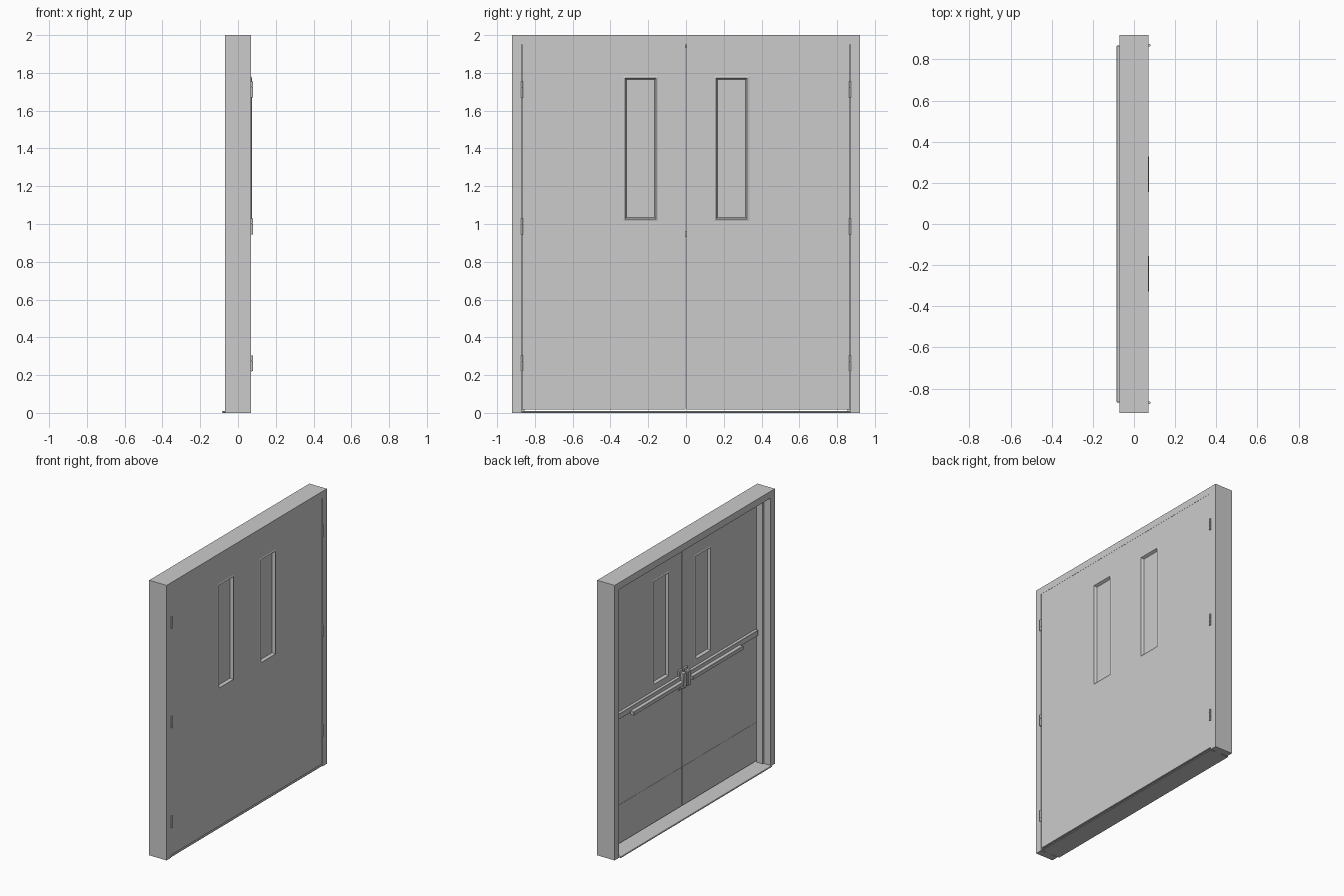
import bpy, bmesh
from math import pi

if "Cube" in bpy.data.objects:
    bpy.data.objects.remove(bpy.data.objects["Cube"])


def make(name, bm):
    bmesh.ops.recalc_face_normals(bm, faces=bm.faces)
    me = bpy.data.meshes.new(name)
    bm.to_mesh(me)
    bm.free()
    ob = bpy.data.objects.new(name, me)
    bpy.context.collection.objects.link(ob)
    return ob


def mirror_y(ob):
    # mirror across the meeting line of the two leaves
    m = ob.modifiers.new("mirror", 'MIRROR')
    m.use_axis = (False, True, False)
    m.use_mirror_merge = False
    return ob


def box(name, x, y, z, bevel=0):
    bm = bmesh.new()
    bmesh.ops.create_cube(bm, size=1)
    for v in bm.verts:
        v.co = [a + (b - a) * (c + 0.5) for (a, b), c in zip((x, y, z), v.co)]
    if bevel:
        bmesh.ops.bevel(bm, geom=bm.edges[:], offset=bevel, segments=1, affect='EDGES')
    return make(name, bm)


def rect_ring(name, loops):
    # closed loft through rectangular loops (x, y0, y1, z0, z1)
    bm = bmesh.new()
    rings = [[bm.verts.new((x, y, z)) for y, z in ((a, c), (b, c), (b, d), (a, d))]
             for x, a, b, c, d in loops]
    for i, r in enumerate(rings):
        s = rings[(i + 1) % len(rings)]
        for k in range(4):
            j = (k + 1) % 4
            bm.faces.new((r[k], r[j], s[j], s[k]))
    return make(name, bm)


# Door frame: double-rebated profile (x, inset) swept round three sides
profile = [(0.07, 0), (0.07, 0.05), (0.03, 0.05), (0.03, 0.065),
           (-0.018, 0.065), (-0.018, 0.05), (-0.07, 0.05), (-0.07, 0)]
bm = bmesh.new()
stations = []
for side, top in ((-1, 0), (-1, 1), (1, 1), (1, 0)):
    stations.append([bm.verts.new((x, side * (0.92 - d), (2 - d) * top))
                     for x, d in profile])
n = len(profile)
for a, b in zip(stations, stations[1:]):
    for k in range(n):
        j = (k + 1) % n
        bm.faces.new((a[k], a[j], b[j], b[k]))
bm.faces.new(stations[0])
bm.faces.new(stations[-1])
make("door_frame", bm)

# Threshold
box("threshold", (-0.085, 0.068), (-0.868, 0.868), (0, 0.01), 0.003)

# Door leaves with window openings
FRONT, BACK = 0.069, 0.034
outer = (0.0015, 0.867, 0.018, 1.952)
hole = (0.157, 0.325, 1.025, 1.774)
mirror_y(rect_ring("door_leaf", [(FRONT, *outer), (FRONT, *hole),
                                 (BACK, *hole), (BACK, *outer)]))

# Window glass and sloped glazing trims on both faces
mid = (FRONT + BACK) / 2
mirror_y(box("window_glass", (mid - 0.003, mid + 0.003), hole[:2], hole[2:]))
for label, face, out in (("outer", FRONT, 1), ("inner", BACK, -1)):
    mirror_y(rect_ring(label + "_window_trim", [
        (face, 0.148, 0.335, 1.018, 1.783),
        (face + out * 0.004, 0.158, 0.324, 1.026, 1.773),
        (mid + out * 0.003, 0.167, 0.315, 1.035, 1.764),
        (mid + out * 0.003, *hole)]))

# Hinges: three knuckles each, with a thin leaf in the gap
for z in (0.22, 0.945, 1.67):
    bm = bmesh.new()
    for k in range(3):
        r = bmesh.ops.create_cone(bm, cap_ends=True, segments=16, radius1=0.006,
                                  radius2=0.006, depth=0.027)
        bmesh.ops.translate(bm, verts=r["verts"], vec=(0.0745, 0.8685, z + 0.0142 + k * 0.0283))
    knuckle = mirror_y(make("hinge_knuckle", bm))
    bpy.context.view_layer.objects.active = knuckle
    knuckle.select_set(True)
    bpy.ops.object.shade_smooth_by_angle(angle=pi / 6)
    knuckle.select_set(False)
    mirror_y(box("hinge_leaf", (0.04, 0.073), (0.8672, 0.8698), (z, z + 0.085)))

# Kick plates on the inner face
mirror_y(box("kick_plate", (0.0325, 0.0345), (0.004, 0.85), (0.02, 0.30)))

# Push-bar exit devices
mirror_y(box("push_bar_rail", (0.010, 0.034), (0.03, 0.845), (0.94, 0.98), 0.002))
mirror_y(box("push_bar", (-0.022, 0.010), (0.05, 0.63), (0.928, 0.956), 0.003))
mirror_y(box("latch_plate", (0.018, 0.034), (0.006, 0.052), (0.88, 1.02), 0.002))
mirror_y(box("latch_housing", (-0.012, 0.018), (0.008, 0.044), (0.895, 1.005), 0.004))

# Latch bolts seen in the meeting gap
box("latch_bolt", (0.042, 0.058), (-0.004, 0.004), (0.93, 0.96))
box("top_bolt", (0.042, 0.058), (-0.004, 0.004), (1.94, 1.953))
